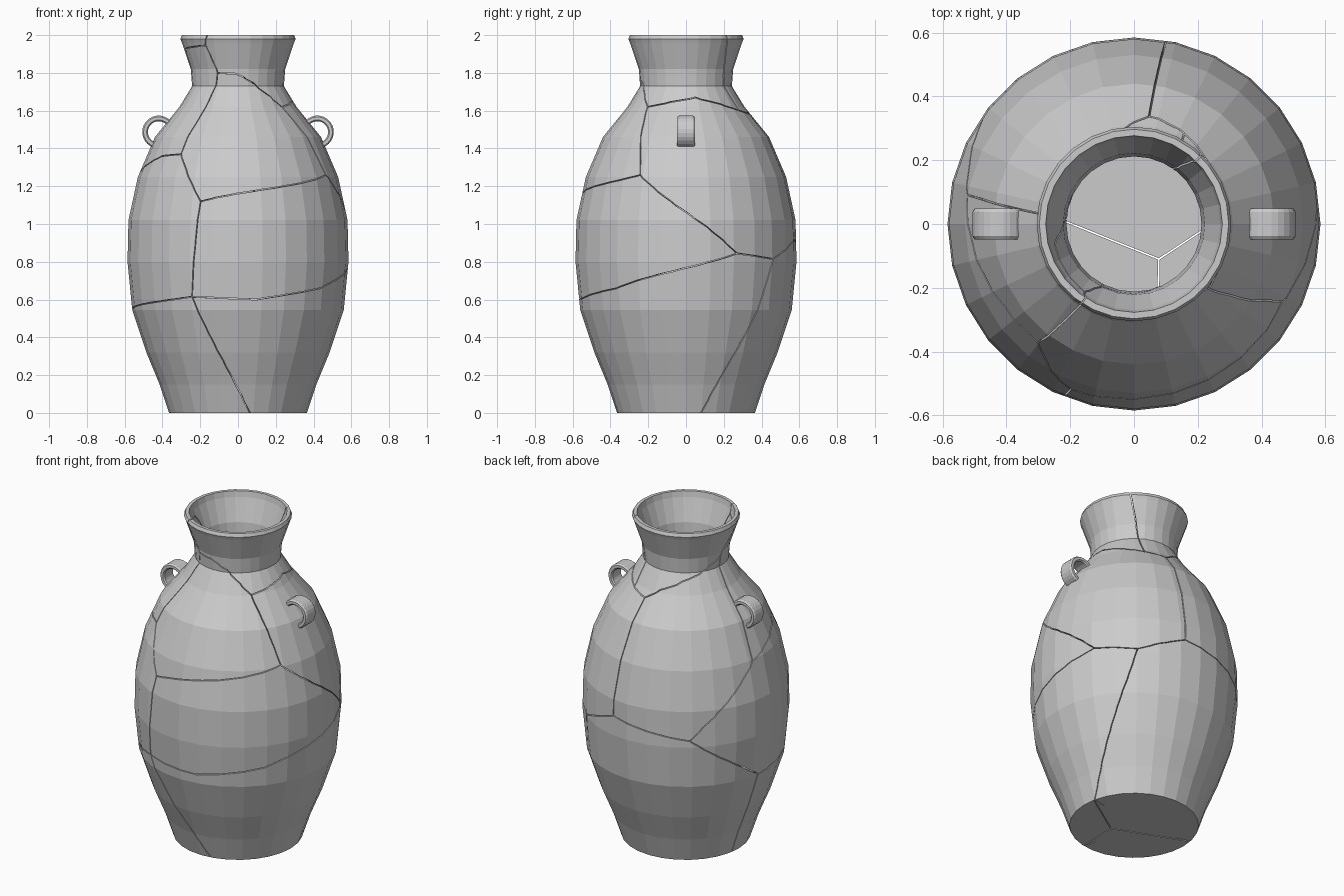
import bpy, bmesh, math
from mathutils import Vector

if "Cube" in bpy.data.objects:
    bpy.data.objects.remove(bpy.data.objects["Cube"])

SIDES = 28
OUTER = [(.365, 0), (.415, .15), (.485, .32), (.56, .545), (.585, .8), (.58, 1.02), (.53, 1.25),
         (.44, 1.46), (.31, 1.62), (.243, 1.73), (.25, 1.82), (.297, 1.96), (.305, 1.98), (.297, 2.0)]
INNER = [(.277, 2.0), (.27, 1.965), (.222, 1.83), (.212, 1.73), (.275, 1.61), (.408, 1.44),
         (.498, 1.24), (.548, 1.01), (.553, .8), (.528, .55), (.453, .33), (.385, .16), (.345, .035)]


def make_object(name, bm):
    bmesh.ops.recalc_face_normals(bm, faces=bm.faces[:])
    if bm.calc_volume(signed=True) < 0:
        bmesh.ops.reverse_faces(bm, faces=bm.faces[:])
    me = bpy.data.meshes.new(name)
    bm.to_mesh(me)
    bm.free()
    ob = bpy.data.objects.new(name, me)
    bpy.context.collection.objects.link(ob)
    return ob


def loft(name, rows, triangles=False):
    """Closed solid through successive closed rows of points, capped at both ends."""
    bm = bmesh.new()
    rings = [[bm.verts.new(p) for p in row] for row in rows]
    n = len(rings[0])
    for a, b in zip(rings, rings[1:]):
        for i in range(n):
            j = (i + 1) % n
            bm.faces.new((a[i], a[j], b[j], b[i]))
    bm.faces.new(rings[0][::-1])
    bm.faces.new(rings[-1])
    if triangles:
        bmesh.ops.triangulate(bm, faces=bm.faces[:])
    return make_object(name, bm)


def volume(mesh):
    bm = bmesh.new()
    bm.from_mesh(mesh)
    v = bm.calc_volume(signed=True)
    bm.free()
    return v


def radius(z):
    for (r0, z0), (r1, z1) in zip(OUTER, OUTER[1:]):
        if z0 <= z <= z1:
            return r0 + (r1 - r0) * (z - z0) / (z1 - z0)
    return OUTER[0][0] if z < 0 else OUTER[-1][0]


def on_wall(deg, z):
    a, r = math.radians(deg), radius(z)
    return Vector((r * math.cos(a), r * math.sin(a), z))


# Hollow lathed body
turn = [2 * math.pi * i / SIDES for i in range(SIDES)]
body = loft("vase_shard", [[(r * math.cos(a), r * math.sin(a), z) for a in turn] for r, z in OUTER + INNER])

# Crack junctions on the wall: (angle in degrees, height)
J = dict(
    f1=(-115.4, .615), f2=(-110.9, 1.12), f3=(-129, 1.37), f4=(-27.5, 1.26), f5=(-116, 1.8),
    f6=(-41, 1.62), r3=(27.6, .845), r4=(52, .815), b2=(80, .92), b3=(127, .84), b4=(172, .54),
    b5=(170, 1.24), n1=(177, 1.79), t1=(82, 1.58), b1=(61, 1.6), j1=(-126, 1.945),
    rim_f=(-122, 2.03), rim_b=(44, 2.03), base_f=(-78, -.03), base_r=(11, -.03), base_l=(170, -.03),
    m1=(-80, .6), m2=(-40, .66), m3=(-147, 1.36), m4=(10, 1.67), m5=(-165, 1.93),
    m6=(-92, 1.795), m7=(-67, 1.735))
CRACKS = ["base_f f1", "f1 m1 m2 r3", "f1 f2", "f1 b4", "f2 f3", "f2 f4", "f3 m3 b5", "f3 f5",
          "f5 m6 m7 f6", "f5 j1", "j1 rim_f", "j1 m5 n1", "f6 f4", "f6 m4 b1", "f4 r3", "r3 r4",
          "r4 base_r", "r4 b2", "b2 b3", "b2 t1", "t1 b1", "t1 n1", "b1 rim_b", "n1 b5",
          "b5 b3", "b3 b4", "b4 base_l"]
GAP = .005
cutters = []


def add_cutter(pairs):
    """Thin solid ribbon through successive (inner, outer) point pairs."""
    mids = [(p + q) / 2 for p, q in pairs]
    rows = []
    for i, (p, q) in enumerate(pairs):
        along = mids[min(i + 1, len(mids) - 1)] - mids[max(i - 1, 0)]
        o = along.cross(q - p).normalized() * GAP / 2
        rows.append([p - o, q - o, q + o, p + o])
    ob = loft("crack_cutter", rows, True)
    ob.hide_render = True
    cutters.append(ob)


# Ribbons that slice through the wall along each crack
for crack in CRACKS:
    keys = [J[k] for k in crack.split()]
    pts = []
    for a, b in zip(keys, keys[1:]):
        p, q = on_wall(*a), on_wall(*b)
        n = max(2, int((q - p).length / .1))
        pts += [p.lerp(q, i / n) for i in range(n)]
    pts.append(on_wall(*keys[-1]))
    pts[0] = pts[0] + (pts[0] - pts[1]).normalized() * .003
    pts[-1] = pts[-1] + (pts[-1] - pts[-2]).normalized() * .003
    pairs = []
    for p in pts:
        d = Vector((p.x, p.y, 0)).normalized()
        r, up = radius(p.z), Vector((0, 0, p.z))
        pairs.append((d * (r - .09) + up, d * (r + .04) + up))
    add_cutter(pairs)

# Floor cracks meeting at one point
hub = Vector((.078, -.11, 0))
for key in ("base_f", "base_r", "base_l"):
    end = on_wall(*J[key])
    end.z = 0
    start = hub - (end - hub).normalized() * .002
    add_cutter([(p + Vector((0, 0, -.04)), p + Vector((0, 0, .06))) for p in (start, end * .97)])

# Cut one crack at a time, keeping a cut only when it removes a thin sliver
for c in cutters:
    before = volume(body.data)
    for solver in ('MANIFOLD', 'EXACT', 'FLOAT'):
        m = body.modifiers.new("crack", 'BOOLEAN')
        m.operation, m.solver, m.object = 'DIFFERENCE', solver, c
        dg = bpy.context.evaluated_depsgraph_get()
        mesh = bpy.data.meshes.new_from_object(body.evaluated_get(dg))
        body.modifiers.clear()
        if .97 * before < volume(mesh) < before - 1e-6:
            body.data = mesh
            break
for c in cutters:
    bpy.data.objects.remove(c)

# Split the body into its loose shards
bpy.ops.object.select_all(action='DESELECT')
body.select_set(True)
bpy.context.view_layer.objects.active = body
bpy.ops.object.mode_set(mode='EDIT')
bpy.ops.mesh.select_all(action='SELECT')
bpy.ops.mesh.separate(type='LOOSE')
bpy.ops.object.mode_set(mode='OBJECT')

# Loop handles: a rounded strap swept round an arc, ends buried in the shoulder
SECTION = [(.057, -.04), (.064, -.048), (.08, -.048), (.087, -.038),
           (.087, .038), (.08, .048), (.064, .048), (.057, .04)]
for side, name in ((1, "right_handle"), (-1, "left_handle")):
    arc = [math.radians(-75 + 215 * i / 15) for i in range(16)]
    loft(name, [[(side * (.42 + r * math.cos(a)), y, 1.487 + r * math.sin(a)) for r, y in SECTION]
                for a in arc])
